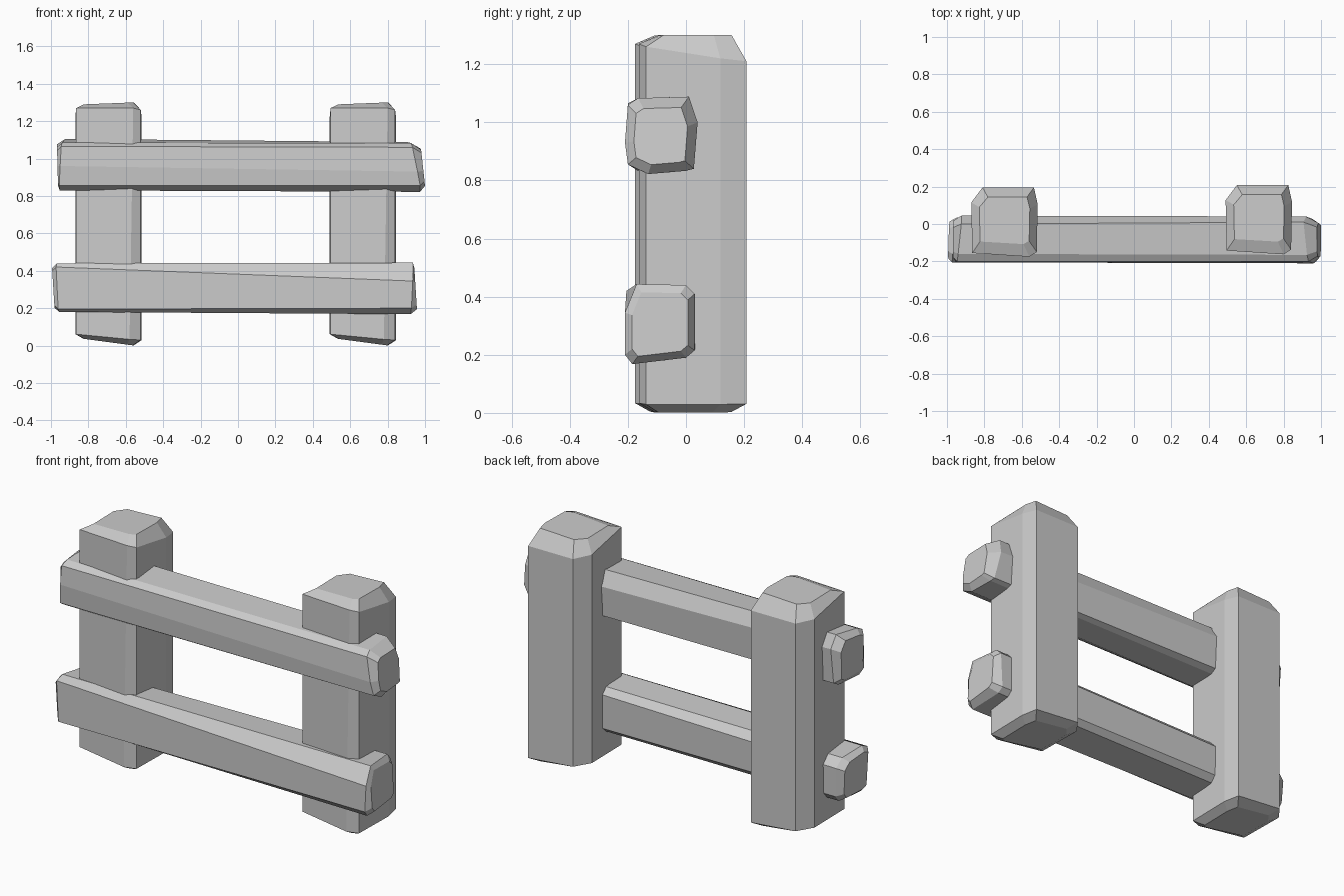
import bpy
import bmesh

if "Cube" in bpy.data.objects:
    bpy.data.objects.remove(bpy.data.objects["Cube"], do_unlink=True)

wood = bpy.data.materials.new("pale_grey")
wood.use_nodes = True
GREY = (0.6, 0.6, 0.6, 1)
wood.diffuse_color = GREY
wood.node_tree.nodes["Principled BSDF"].inputs["Base Color"].default_value = GREY


def loft(name, rings):
    """Skin a list of equal-length rings and close both ends."""
    bm = bmesh.new()
    loops = [[bm.verts.new(p) for p in ring] for ring in rings]
    n = len(loops[0])
    for a, b in zip(loops, loops[1:]):
        for i in range(n):
            j = (i + 1) % n
            bm.faces.new((a[i], a[j], b[j], b[i]))
    bm.faces.new(loops[0])
    bm.faces.new(loops[-1])
    bmesh.ops.recalc_face_normals(bm, faces=bm.faces)
    mesh = bpy.data.meshes.new(name)
    bm.to_mesh(mesh)
    bm.free()
    mesh.materials.append(wood)
    obj = bpy.data.objects.new(name, mesh)
    bpy.context.collection.objects.link(obj)


# Post outline (x, y) with the height of its top shoulder
POST = [(-0.175, -0.16, 1.27), (0.13, -0.18, 1.27), (0.17, -0.155, 1.26),
        (0.175, 0.1, 1.22), (0.155, 0.19, 1.21), (-0.12, 0.19, 1.21),
        (-0.18, 0.11, 1.22)]


def post(name, cx, cy):
    foot = [(cx + x - (0.02 if i == 1 else 0), cy + y, 0.045 - 0.09 * x)
            for i, (x, y, z) in enumerate(POST)]
    shoulder = [(cx + x, cy + y, z) for x, y, z in POST]
    base = [(cx + x * 0.75, cy + y * 0.72, 0.018 - 0.1 * x) for x, y, z in POST]
    crown = [(cx + x * 0.76, cy + y * 0.68 + 0.01, 1.295 + 0.03 * x)
             for x, y, z in POST]
    loft(name, [base, foot, shoulder, crown])


post("right_post", -0.69, 0.005)
post("left_post", 0.67, 0.018)


def rail(name, sections):
    """Each section: x, scale, outline, and lean of x along y and z."""
    rings = []
    for x, s, outline, lean_y, lean_z in sections:
        cy = sum(p[0] for p in outline) / len(outline)
        cz = sum(p[1] for p in outline) / len(outline)
        rings.append([(x + lean_y * (y - cy) + lean_z * (z - cz),
                       cy + s * (y - cy), cz + s * (z - cz))
                      for y, z in outline])
    loft(name, rings)


# Upper rail outlines (y, z)
UP_A = [(-0.2, 1.065), (-0.16, 1.085), (0.0, 1.105), (0.045, 1.04),
        (0.035, 0.85), (0.0, 0.83), (-0.16, 0.83), (-0.2, 0.855), (-0.205, 0.96)]
UP_B = [(-0.2, 1.06), (-0.165, 1.083), (0.01, 1.088), (0.04, 1.0),
        (0.027, 0.84), (0.0, 0.833), (-0.13, 0.822), (-0.2, 0.855), (-0.21, 0.93)]
rail("upper_rail", [(-0.965, 0.8, UP_A, 0, -0.02), (-0.94, 1, UP_A, 0.1, 0.05),
                    (0.945, 1, UP_B, -0.1, -0.2), (0.99, 0.74, UP_B, 0, -0.08)])

# Lower rail outlines (y, z), twisted along the length
LOW_A = [(-0.205, 0.42), (-0.16, 0.44), (-0.01, 0.425), (0.035, 0.38),
         (0.03, 0.22), (0.0, 0.185), (-0.17, 0.18), (-0.205, 0.195)]
LOW_B = [(-0.21, 0.345), (-0.17, 0.443), (0.0, 0.44), (0.03, 0.41),
         (0.03, 0.215), (0.0, 0.19), (-0.185, 0.168), (-0.21, 0.2)]
rail("lower_rail", [(-0.985, 0.82, LOW_A, 0.02, -0.05), (-0.955, 1, LOW_A, 0.1, -0.05),
                    (0.92, 1, LOW_B, -0.1, 0.05), (0.95, 0.8, LOW_B, 0, -0.05)])
